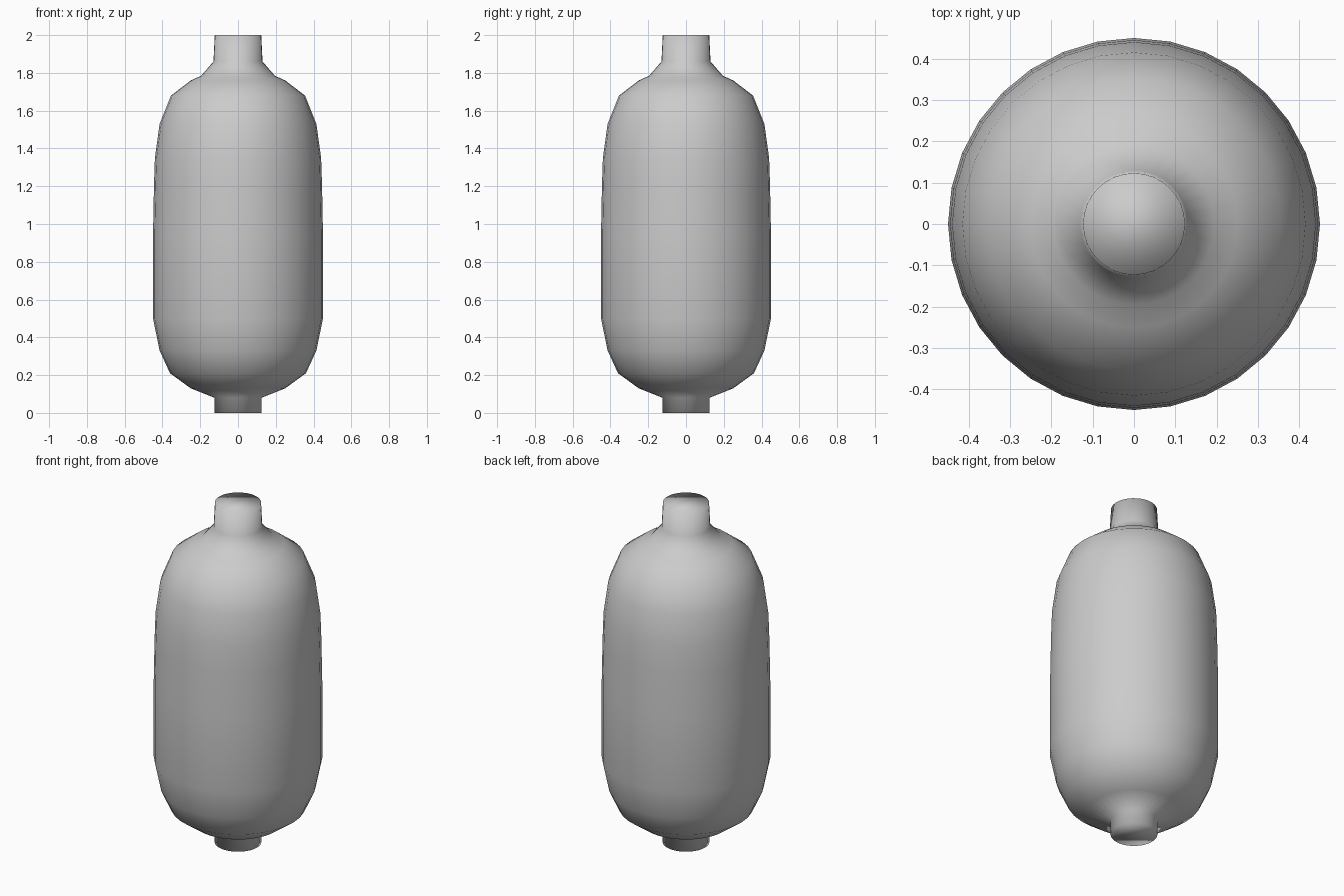
import bpy, bmesh, math

if "Cube" in bpy.data.objects:
    bpy.data.objects.remove(bpy.data.objects["Cube"])

# Outline of the vessel as (radius, height), bottom to top
PROFILE = [(.125, 0), (.125, .08), (.25, .13), (.36, .21), (.415, .33),
           (.45, .5), (.45, .94), (.445, 1.2), (.44, 1.35), (.415, 1.53),
           (.355, 1.68), (.25, 1.76), (.195, 1.785), (.13, 1.86), (.123, 2.0)]
SIDES = 32


def lathe(name, profile, sides):
    bm = bmesh.new()
    rings = [[bm.verts.new((r * math.cos(2 * math.pi * i / sides),
                            r * math.sin(2 * math.pi * i / sides), z))
              for i in range(sides)] for r, z in profile]
    for low, high in zip(rings, rings[1:]):
        for i in range(sides):
            j = (i + 1) % sides
            bm.faces.new((low[i], low[j], high[j], high[i]))
    # End caps
    bm.faces.new(rings[0][::-1])
    bm.faces.new(rings[-1])
    for face in bm.faces:
        face.smooth = True
    mesh = bpy.data.meshes.new(name)
    bm.to_mesh(mesh)
    bm.free()
    obj = bpy.data.objects.new(name, mesh)
    bpy.context.collection.objects.link(obj)
    return obj


# Rounded body with a neck at each end
lathe("vessel_body", PROFILE, SIDES)
